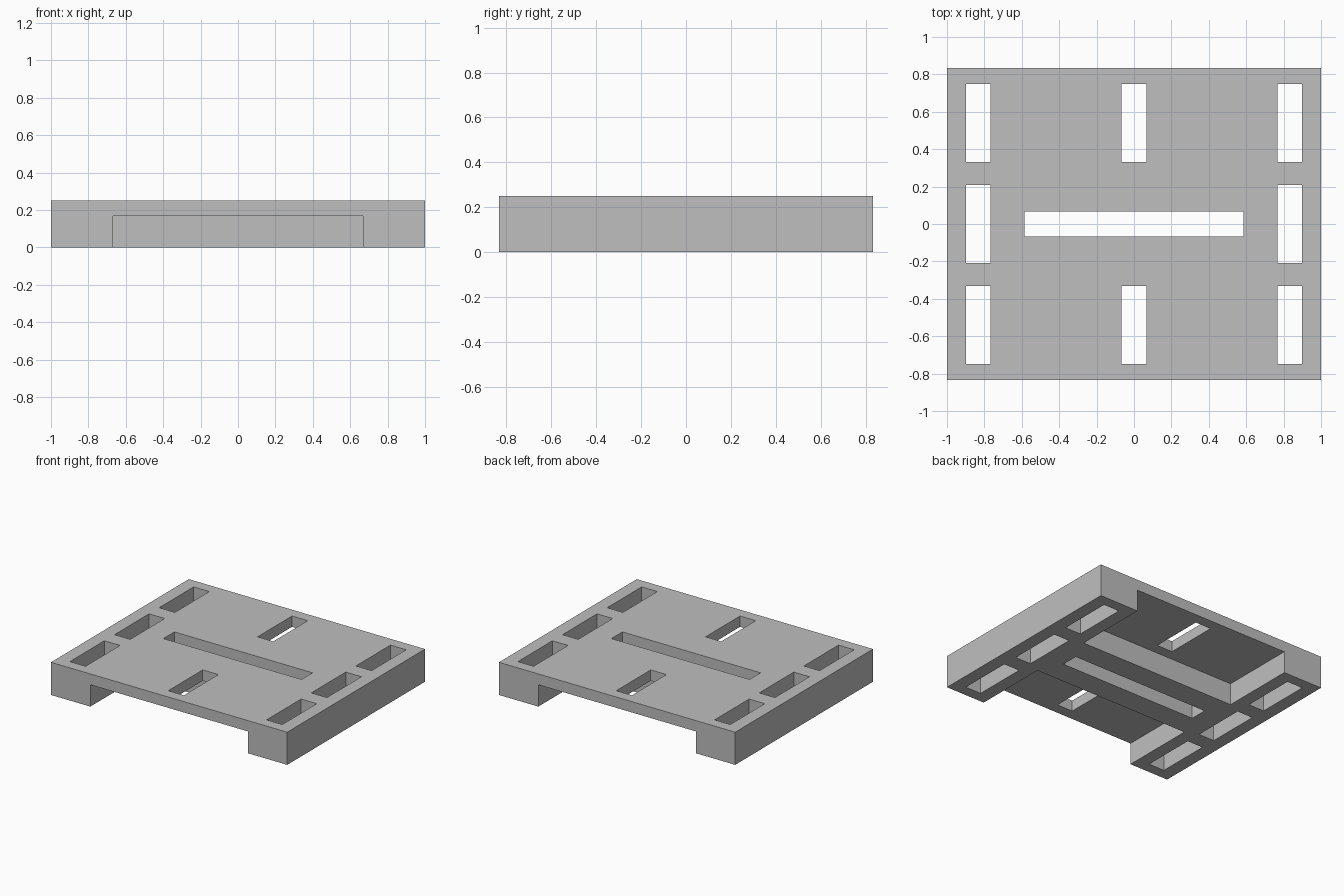
import bpy
import bmesh
from mathutils import Matrix, Vector

default = bpy.data.objects.get("Cube")
if default:
    bpy.data.objects.remove(default, do_unlink=True)

HALF_X, HALF_Y, HEIGHT = 1.0, 0.833, 0.25
RAIL_INNER = 0.667      # inner side of the two side rails
BEAM_HALF = 0.25        # half width of the middle cross beam
DECK_UNDER = 0.167      # underside of the thin deck
SLOT_WIDTH, SLOT_LENGTH = 0.133, 0.417


def make_boxes(name, boxes):
    """One object made of separate boxes, each given as (centre, size)."""
    bm = bmesh.new()
    for centre, size in boxes:
        bmesh.ops.create_cube(
            bm, size=1,
            matrix=Matrix.Translation(centre) @ Matrix.Diagonal(Vector((*size, 1))))
    mesh = bpy.data.meshes.new(name)
    bm.to_mesh(mesh)
    bm.free()
    obj = bpy.data.objects.new(name, mesh)
    bpy.context.collection.objects.link(obj)
    return obj


def cut(target, name, boxes):
    """Subtract the boxes from the target and remove the cutter."""
    cutter = make_boxes(name, boxes)
    cutter.hide_render = True
    mod = target.modifiers.new(name, 'BOOLEAN')
    mod.operation = 'DIFFERENCE'
    mod.solver = 'EXACT'
    mod.object = cutter
    bpy.context.view_layer.objects.active = target
    bpy.ops.object.modifier_apply(modifier=mod.name)
    bpy.data.objects.remove(cutter, do_unlink=True)


# Solid block
plate = make_boxes("slotted_base_plate",
                   [((0, 0, HEIGHT / 2), (2 * HALF_X, 2 * HALF_Y, HEIGHT))])

# Front and back recesses underneath, leaving rails and a cross beam
recess_depth = 1.0
cut(plate, "recess_cutter",
    [((0, side * (BEAM_HALF + recess_depth / 2), DECK_UNDER - 0.5),
      (2 * RAIL_INNER, recess_depth, 1)) for side in (-1, 1)])

# Through slots: three along each rail, one in each deck, one in the beam
spots = [(x, y) for x in (-0.833, 0, 0.833) for y in (-0.54, 0, 0.54)]
slots = []
for x, y in spots:
    on_beam = x == 0 and y == 0
    size = (1.17, SLOT_WIDTH, 1) if on_beam else (SLOT_WIDTH, SLOT_LENGTH, 1)
    slots.append(((x, y, HEIGHT / 2), size))
cut(plate, "slot_cutter", slots)

# Plain grey finish
grey = bpy.data.materials.new("plain_grey")
grey.use_nodes = True
colour = (0.52, 0.52, 0.52, 1)
grey.diffuse_color = colour
grey.node_tree.nodes["Principled BSDF"].inputs["Base Color"].default_value = colour
plate.data.materials.clear()
plate.data.materials.append(grey)
